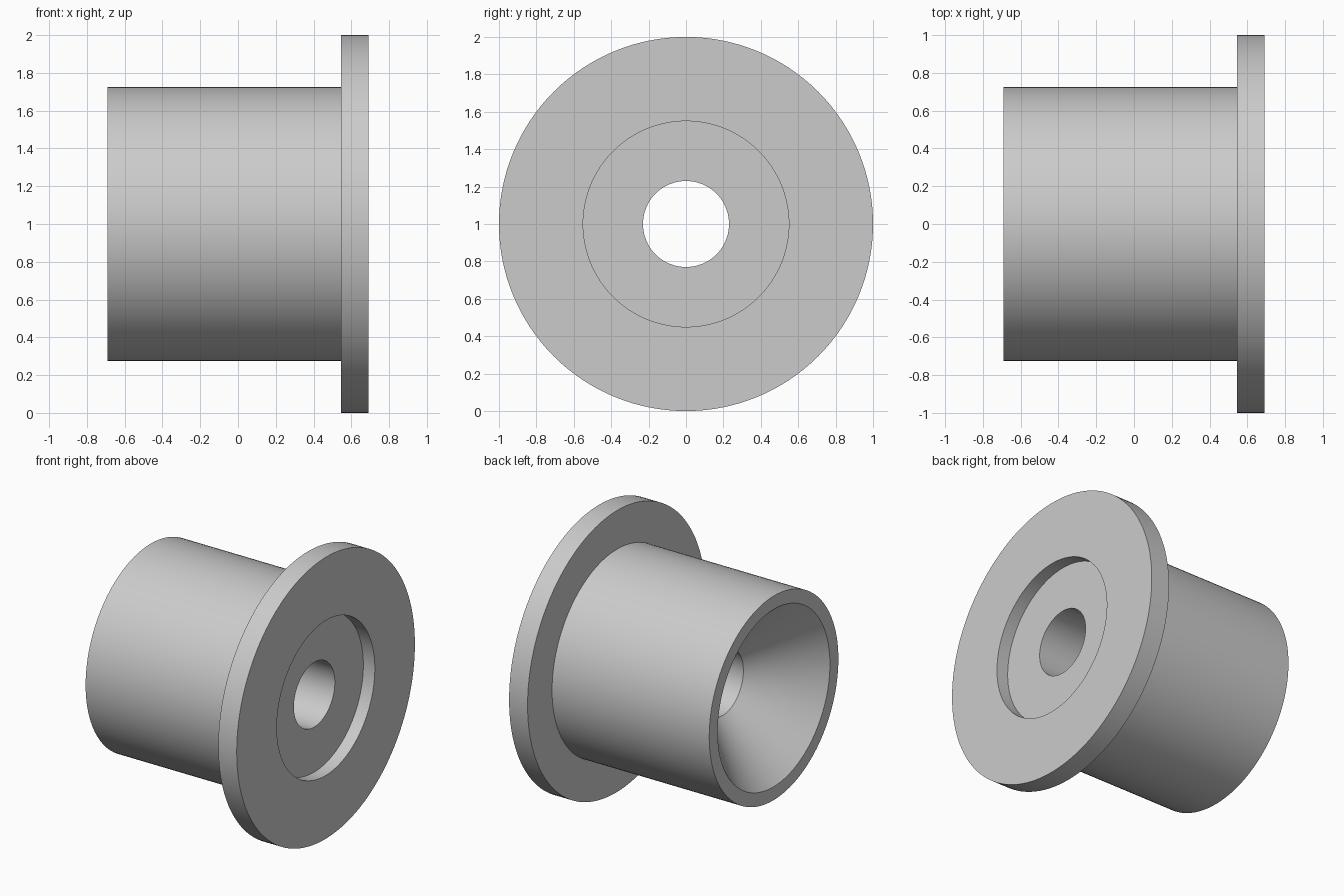
import bpy, bmesh, math
from mathutils import Matrix, Vector

cube = bpy.data.objects.get("Cube")
if cube:
    bpy.data.objects.remove(cube, do_unlink=True)

SEGMENTS = 128

grey = bpy.data.materials.new("plain grey")
grey.use_nodes = True
colour = (0.6, 0.6, 0.6, 1)
grey.diffuse_color = colour
grey.node_tree.nodes["Principled BSDF"].inputs["Base Color"].default_value = colour


def lathe(name, profile):
    """Turn a closed (x, radius) profile about the x axis, at height 1."""
    bm = bmesh.new()
    rings = []
    for x, r in profile:
        rings.append([bm.verts.new((x, r * math.sin(a), 1 + r * math.cos(a)))
                      for a in (math.tau * i / SEGMENTS for i in range(SEGMENTS))])
    for k, ring in enumerate(rings):
        following = rings[(k + 1) % len(rings)]
        for i in range(SEGMENTS):
            j = (i + 1) % SEGMENTS
            bm.faces.new((ring[i], ring[j], following[j], following[i]))
    bmesh.ops.recalc_face_normals(bm, faces=bm.faces)
    mesh = bpy.data.meshes.new(name)
    bm.to_mesh(mesh)
    bm.free()
    mesh.materials.append(grey)
    obj = bpy.data.objects.new(name, mesh)
    bpy.context.collection.objects.link(obj)
    bpy.ops.object.select_all(action="DESELECT")
    obj.select_set(True)
    bpy.context.view_layer.objects.active = obj
    bpy.ops.object.shade_smooth_by_angle(angle=math.radians(30))
    return obj


lathe("flanged_bushing", [
    (-0.69, 0.63),   # countersink mouth
    (-0.69, 0.725),  # barrel end
    (0.545, 0.725),  # barrel meets flange
    (0.545, 1.0),    # flange back rim
    (0.69, 1.0),     # flange face rim
    (0.69, 0.55),    # recess edge
    (0.60, 0.55),    # recess floor
    (0.60, 0.23),    # bore outlet
    (-0.29, 0.23),   # bore meets countersink
])
